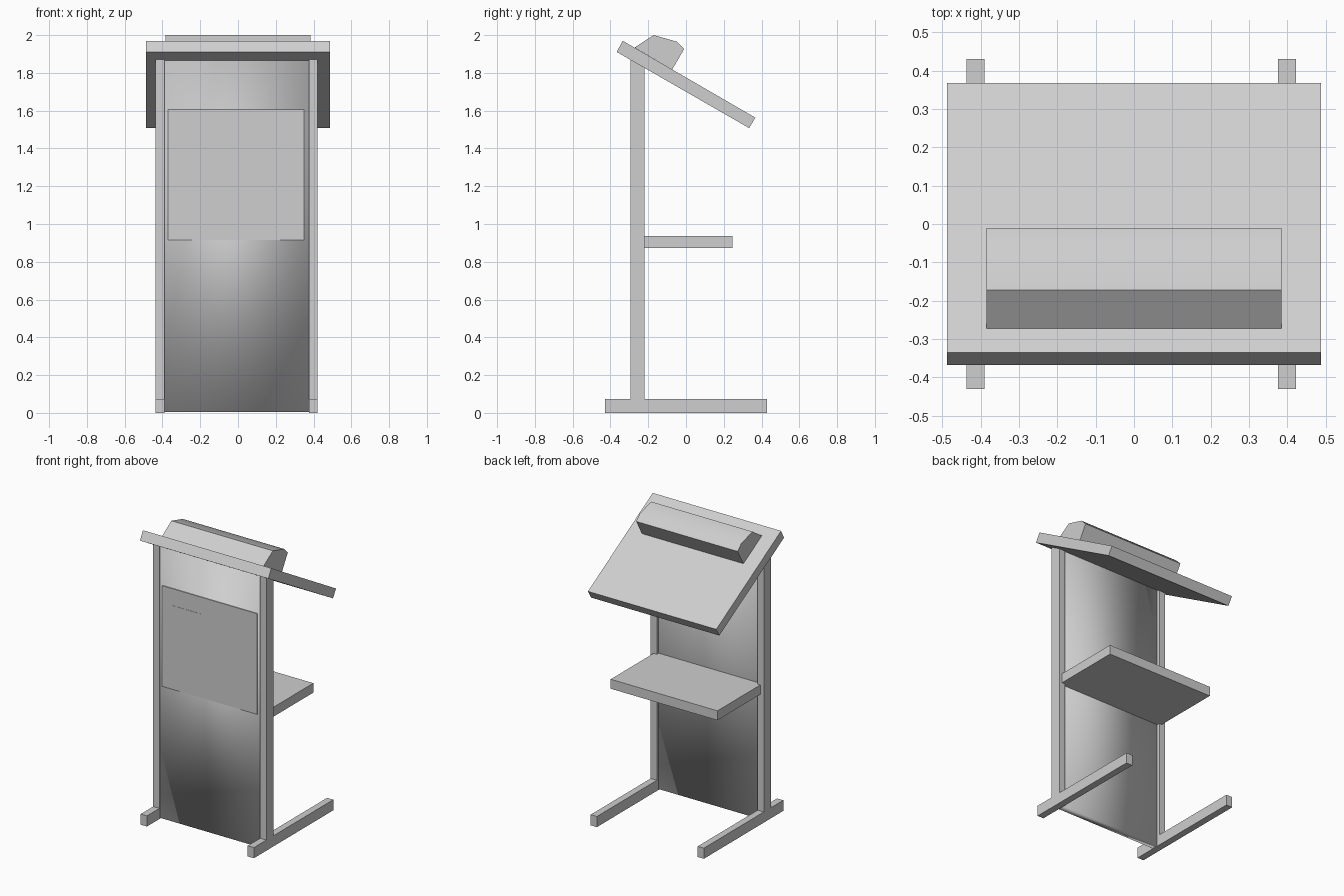
import bpy
import bmesh

cube = bpy.data.objects.get("Cube")
if cube:
    bpy.data.objects.remove(cube, do_unlink=True)

grey = bpy.data.materials.new("light_grey")
grey.use_nodes = True
colour = (0.62, 0.62, 0.62, 1)
grey.diffuse_color = colour
grey.node_tree.nodes["Principled BSDF"].inputs["Base Color"].default_value = colour


def extrude(name, profile, x0, x1):
    """Extrude a (y, z) profile along x."""
    bm = bmesh.new()
    face = bm.faces.new([bm.verts.new((x0, y, z)) for y, z in profile])
    out = bmesh.ops.extrude_face_region(bm, geom=[face])
    moved = [v for v in out["geom"] if isinstance(v, bmesh.types.BMVert)]
    bmesh.ops.translate(bm, verts=moved, vec=(x1 - x0, 0, 0))
    bmesh.ops.recalc_face_normals(bm, faces=bm.faces)
    mesh = bpy.data.meshes.new(name)
    bm.to_mesh(mesh)
    bm.free()
    mesh.materials.append(grey)
    obj = bpy.data.objects.new(name, mesh)
    bpy.context.collection.objects.link(obj)
    return obj


def box(name, x0, x1, y0, y1, z0, z1):
    return extrude(name, [(y0, z0), (y1, z0), (y1, z1), (y0, z1)], x0, x1)


def under_desk(y):
    """Height of the sloping underside of the desk."""
    return 1.70 - 0.576 * y


def upright(name, x0, x1, y0, y1, z0):
    """Vertical part whose top is cut to the desk slope."""
    return extrude(name, [(y0, z0), (y1, z0), (y1, under_desk(y1)),
                          (y0, under_desk(y0))], x0, x1)


# Feet and posts
for side, x0, x1 in (("right", -0.437, -0.39), ("left", 0.375, 0.422)):
    box(side + "_foot", x0, x1, -0.43, 0.43, 0, 0.073)
    upright(side + "_post", x0, x1, -0.295, -0.22, 0.073)

# Front panel with softened shading
panel = upright("front_panel", -0.39, 0.375, -0.287, -0.24, 0.005)
for face in panel.data.polygons:
    face.use_smooth = True

# Thin notice plates on the panel
box("notice_board", -0.37, 0.35, -0.293, -0.286, 0.915, 1.605)
box("notice_sheet", -0.295, -0.075, -0.2945, -0.292, 1.2, 1.49)

# Shelf
box("shelf", -0.41, 0.40, -0.24, 0.245, 0.872, 0.937)

# Sloping desk
extrude("desk_top", [(-0.367, 1.911), (-0.335, 1.97),
                     (0.367, 1.563), (0.334, 1.508)], -0.487, 0.487)

# Raised console on the desk, with a rounded top
console = extrude("console", [(-0.272, 1.934), (-0.172, 2.0), (-0.05, 1.966),
                              (-0.01, 1.926), (-0.073, 1.818)], -0.385, 0.385)
bpy.ops.object.select_all(action='DESELECT')
console.select_set(True)
bpy.context.view_layer.objects.active = console
bpy.ops.object.shade_smooth_by_angle(angle=0.6)
